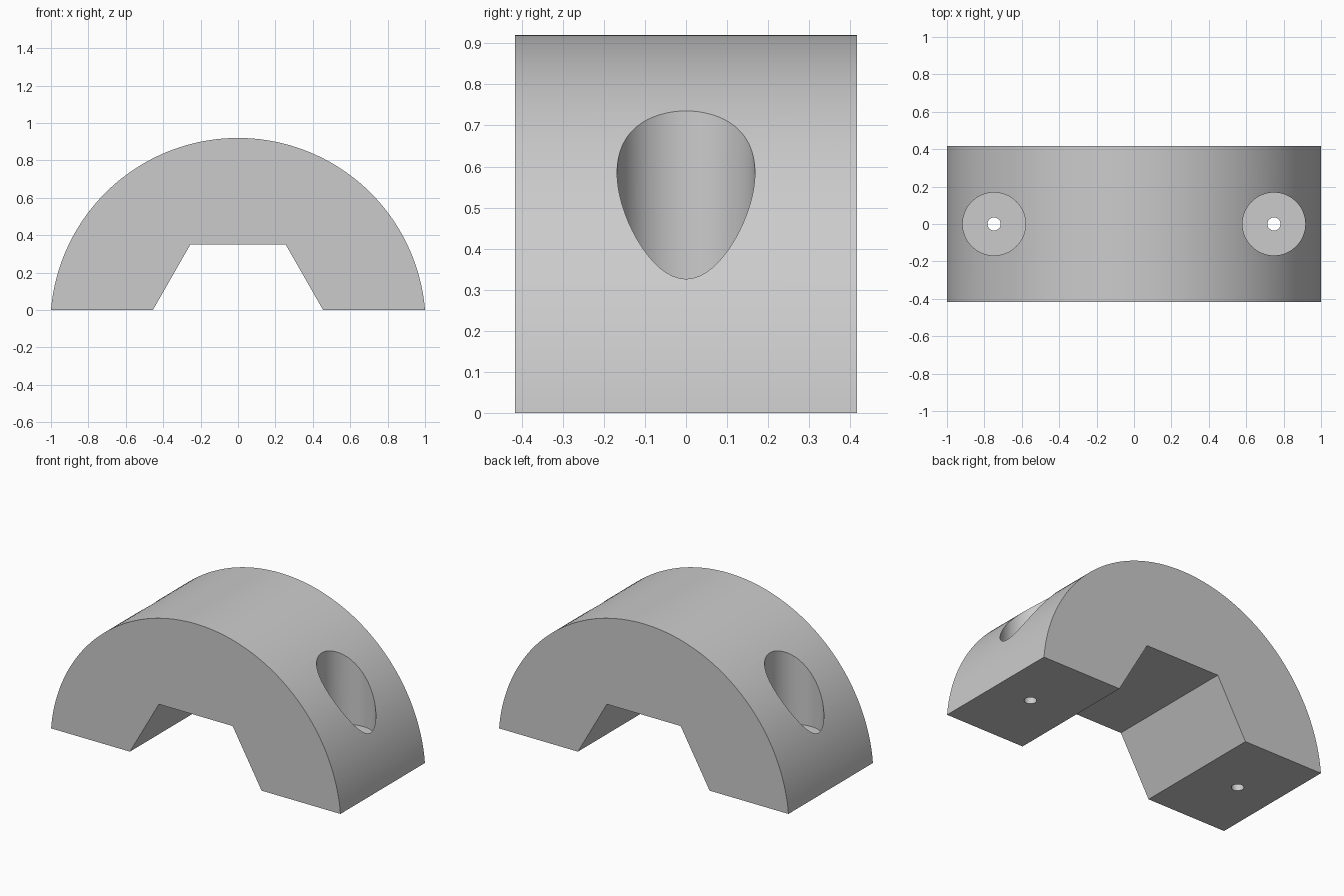
import bpy, bmesh, math

cube = bpy.data.objects.get("Cube")
if cube:
    bpy.data.objects.remove(cube, do_unlink=True)

# Single plain grey
GREY = (0.6, 0.6, 0.6, 1)
grey = bpy.data.materials.new("plain grey")
grey.use_nodes = True
grey.diffuse_color = GREY
grey.node_tree.nodes["Principled BSDF"].inputs["Base Color"].default_value = GREY

HALF_DEPTH = 0.417
TOP = 0.92
CENTRE = (TOP ** 2 - 1) / (2 * TOP)   # arc through (-1, 0), (0, TOP), (1, 0)
RADIUS = TOP - CENTRE
SEGMENTS = 96

# Arched block: round top with a trapezoid notch underneath
start = math.asin(-CENTRE / RADIUS)
profile = []
for i in range(SEGMENTS + 1):
    a = start + (math.pi - 2 * start) * i / SEGMENTS
    profile.append((RADIUS * math.cos(a), CENTRE + RADIUS * math.sin(a)))
profile += [(-0.455, 0), (-0.255, 0.35), (0.255, 0.35), (0.455, 0)]

bm = bmesh.new()
face = bm.faces.new([bm.verts.new((x, -HALF_DEPTH, z)) for x, z in profile])
side = bmesh.ops.extrude_face_region(bm, geom=[face])
moved = [v for v in side["geom"] if isinstance(v, bmesh.types.BMVert)]
bmesh.ops.translate(bm, vec=(0, 2 * HALF_DEPTH, 0), verts=moved)
bmesh.ops.recalc_face_normals(bm, faces=bm.faces)
mesh = bpy.data.meshes.new("arched_block")
bm.to_mesh(mesh)
bm.free()
mesh.materials.append(grey)
block = bpy.data.objects.new("arched_block", mesh)
bpy.context.collection.objects.link(block)


def drill(name, x, radius, bottom, top):
    """Cut a vertical round hole through the block."""
    bpy.ops.mesh.primitive_cylinder_add(
        vertices=64, radius=radius, depth=top - bottom,
        location=(x, 0, (top + bottom) / 2))
    cutter = bpy.context.object
    cutter.name = name
    cutter.data.materials.append(grey)
    cutter.hide_render = True
    cut = block.modifiers.new(name, "BOOLEAN")
    cut.operation = "DIFFERENCE"
    cut.solver = "EXACT"
    cut.object = cutter
    bpy.context.view_layer.objects.active = block
    bpy.ops.object.modifier_apply(modifier=cut.name)
    bpy.data.objects.remove(cutter, do_unlink=True)


# Wide screw recess and narrow through hole in each foot
for label, sign in (("left", 1), ("right", -1)):
    drill(label + "_recess", sign * 0.748, 0.168, 0.255, 1.2)
    drill(label + "_screw_hole", sign * 0.748, 0.035, -0.2, 0.6)

# Smooth curved walls with crisp edges
bpy.ops.object.select_all(action="DESELECT")
block.select_set(True)
bpy.context.view_layer.objects.active = block
bpy.ops.object.shade_smooth_by_angle(angle=math.radians(30))
